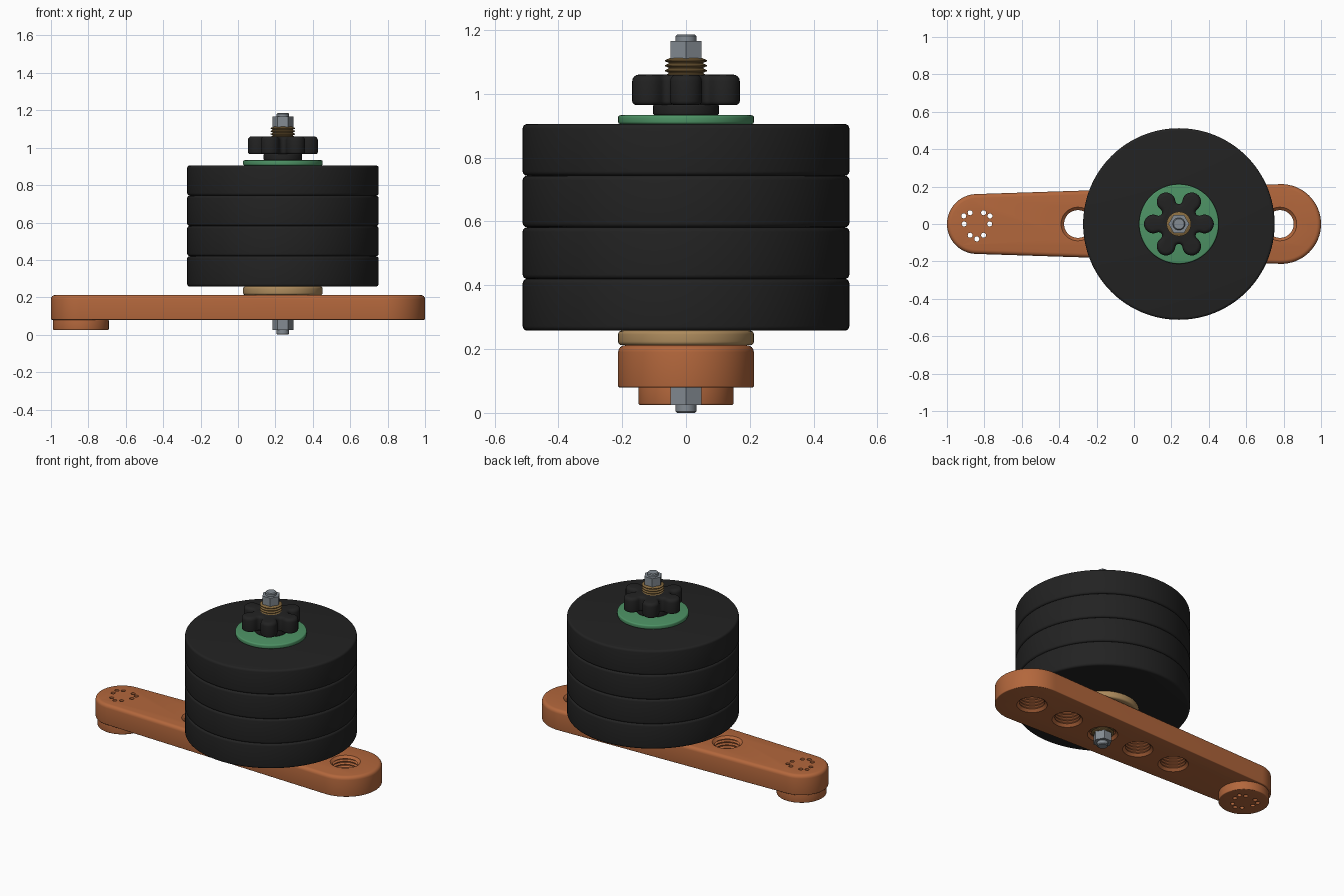
import bpy, bmesh, math
from math import pi, sin, cos, sqrt

if "Cube" in bpy.data.objects:
    bpy.data.objects.remove(bpy.data.objects["Cube"])

AXIS = 0.24      # x of the clamp bolt
TIP = -0.84      # x of the narrow arm end


def material(name, rgb):
    m = bpy.data.materials.new(name)
    m.diffuse_color = (*rgb, 1)
    m.use_nodes = True
    m.node_tree.nodes["Principled BSDF"].inputs["Base Color"].default_value = m.diffuse_color
    return m


ORANGE = material("orange", (0.45, 0.135, 0.045))
BLACK = material("black", (0.016, 0.016, 0.016))
GREEN = material("green", (0.075, 0.29, 0.13))
TAN = material("tan", (0.42, 0.26, 0.11))
STEEL = material("steel", (0.23, 0.26, 0.29))
BRASS = material("dark brass", (0.24, 0.145, 0.05))


def loft(name, rings, mat, smooth=True):
    """Skin a stack of equal-length point rings and cap both ends."""
    bm = bmesh.new()
    loops = [[bm.verts.new(p) for p in ring] for ring in rings]
    n = len(loops[0])
    for a, b in zip(loops, loops[1:]):
        for i in range(n):
            j = (i + 1) % n
            bm.faces.new((a[i], a[j], b[j], b[i]))
    bm.faces.new(loops[0][::-1])
    bm.faces.new(loops[-1])
    me = bpy.data.meshes.new(name)
    bm.to_mesh(me)
    bm.free()
    me.materials.append(mat)
    ob = bpy.data.objects.new(name, me)
    bpy.context.collection.objects.link(ob)
    if smooth:
        shade(ob)
    return ob


def shade(ob):
    bpy.ops.object.select_all(action='DESELECT')
    ob.select_set(True)
    bpy.context.view_layer.objects.active = ob
    bpy.ops.object.shade_smooth_by_angle(angle=math.radians(35))


def lathe(name, profile, mat, x=AXIS, y=0, n=64, smooth=True):
    rings = [[(x + r * cos(2 * pi * i / n), y + r * sin(2 * pi * i / n), z)
              for i in range(n)] for r, z in profile]
    return loft(name, rings, mat, smooth)


def rounded(z0, z1, b0, b1, k=4):
    """(z, inset) pairs with rounded lower and upper edges."""
    t = [pi / 2 * i / k for i in range(k + 1)]
    return ([(z0 + b0 * (1 - cos(a)), b0 * (1 - sin(a))) for a in t] +
            [(z1 - b1 * (1 - sin(a)), b1 * (1 - cos(a))) for a in t])


def disc(name, r, z0, z1, b, mat, x=AXIS, n=96):
    return lathe(name, [(r - d, z) for z, d in rounded(z0, z1, b, b)], mat, x, n=n)


def thread(r_in, r_out, z0, z1, turns):
    """Zigzag profile for a threaded surface."""
    p = (z1 - z0) / turns
    prof = []
    for i in range(turns):
        z = z0 + i * p
        prof += [(r_in, z), (r_in, z + p * .2), (r_out, z + p * .5), (r_out, z + p * .7)]
    return prof + [(r_in, z1)]


# ---- tapered arm
def arm_outline(z, d, k=32):
    xr, rr, rl = 0.787, 0.213, 0.16
    a = math.acos((rl - rr) / (xr - TIP))
    a = pi - a                      # tangent angle on both end circles
    a = pi - a
    pts = []
    for i in range(k + 1):
        t = -a + 2 * a * i / k
        pts.append((xr + (rr - d) * cos(t), (rr - d) * sin(t), z))
    for i in range(k + 1):
        t = a + (2 * pi - 2 * a) * i / k
        pts.append((TIP + (rl - d) * cos(t), (rl - d) * sin(t), z))
    return pts


arm = loft("arm", [arm_outline(z, d) for z, d in rounded(0.08, 0.212, 0.005, 0.022)], ORANGE)
foot = disc("arm_foot", 0.149, 0.025, 0.082, 0.005, ORANGE, TIP, 64)

# ---- threaded holes and the ring of pin holes
cutters = []
for i in range(5):
    prof = ([(0.1, 0.07), (0.09, 0.08)] + thread(0.074, 0.086, 0.095, 0.197, 5) +
            [(0.09, 0.212), (0.1, 0.222)])
    cutters.append(lathe(f"hole_cutter_{i}", prof, ORANGE, AXIS + 0.27 * (i - 2), n=48))
pins = [(0.07, 0.043), (0.036, 0.06), (0.068, 0), (0.036, -0.06)]
pins = [(s * x, y) for x, y in pins for s in (-1, 1)] + [(0, -0.08)]
pin_cutters = [lathe(f"pin_cutter_{i}", [(0.0135, 0), (0.0135, 0.25)], ORANGE, TIP + x, y, 12)
               for i, (x, y) in enumerate(pins)]


def cut(ob, tools):
    for c in tools:
        m = ob.modifiers.new("cut", 'BOOLEAN')
        m.operation = 'DIFFERENCE'
        m.solver = 'EXACT'
        m.object = c
        bpy.context.view_layer.objects.active = ob
        bpy.ops.object.modifier_apply(modifier=m.name)
    shade(ob)


cut(arm, cutters + pin_cutters)
cut(foot, pin_cutters)
for c in cutters + pin_cutters:
    bpy.data.objects.remove(c)

# ---- weight stack between two washers
disc("lower_washer", 0.213, 0.212, 0.258, 0.012, TAN)
for i in range(4):
    z = 0.258 + i * 0.1618
    disc(f"weight_{i + 1}", 0.512, z, z + 0.1618, 0.014, BLACK, n=128)
disc("upper_washer", 0.213, 0.905, 0.933, 0.008, GREEN)


# ---- six-lobed hand knob
def knob_outline(z, d):
    dist, r, valley, c = 0.137, 0.05, 0.125, 0.0188
    # directions from a lobe centre to the neighbouring valley centre
    vx, vy = valley * cos(pi / 6) - dist, valley * sin(pi / 6)
    g = math.atan2(vy, vx)
    pts = []
    for k in range(6):
        q = k * pi / 3
        local = [(dist + (r - d) * cos(t), (r - d) * sin(t))
                 for t in (-g + 2 * g * i / 14 for i in range(15))]
        cx, cy = valley * cos(pi / 6), valley * sin(pi / 6)
        s, e = g - pi, pi / 3 - g + pi     # concave arc, swept through the inward side
        e = e - 2 * pi if e > s else e
        local += [(cx + (c + d) * cos(t), cy + (c + d) * sin(t))
                  for t in (s + (e - s) * i / 8 for i in range(1, 8))]
        pts += [(AXIS + x * cos(q) - y * sin(q), x * sin(q) + y * cos(q), z) for x, y in local]
    return pts


loft("knob", [knob_outline(z, d) for z, d in rounded(0.965, 1.06, 0.012, 0.02)], BLACK)
disc("knob_hub", 0.103, 0.933, 0.967, 0.006, BLACK, n=48)

# ---- clamp bolt: threaded sleeve, hex nuts and rod ends
lathe("threaded_sleeve", [(0.05, 0.08)] + thread(0.055, 0.066, 0.082, 1.11, 66) + [(0.05, 1.112)],
      BRASS, n=32)
for name, z0, z1 in (("lower_nut", 0.025, 0.082), ("upper_nut", 1.11, 1.166)):
    lathe(name, [(0.0555, z0), (0.0555, z1)], STEEL, n=6, smooth=False)
lathe("rod_lower_end", [(0.028, 0), (0.033, 0.005), (0.033, 0.03)], STEEL, n=24)
lathe("rod_upper_end", [(0.033, 1.16), (0.033, 1.181), (0.028, 1.186)], STEEL, n=24)
